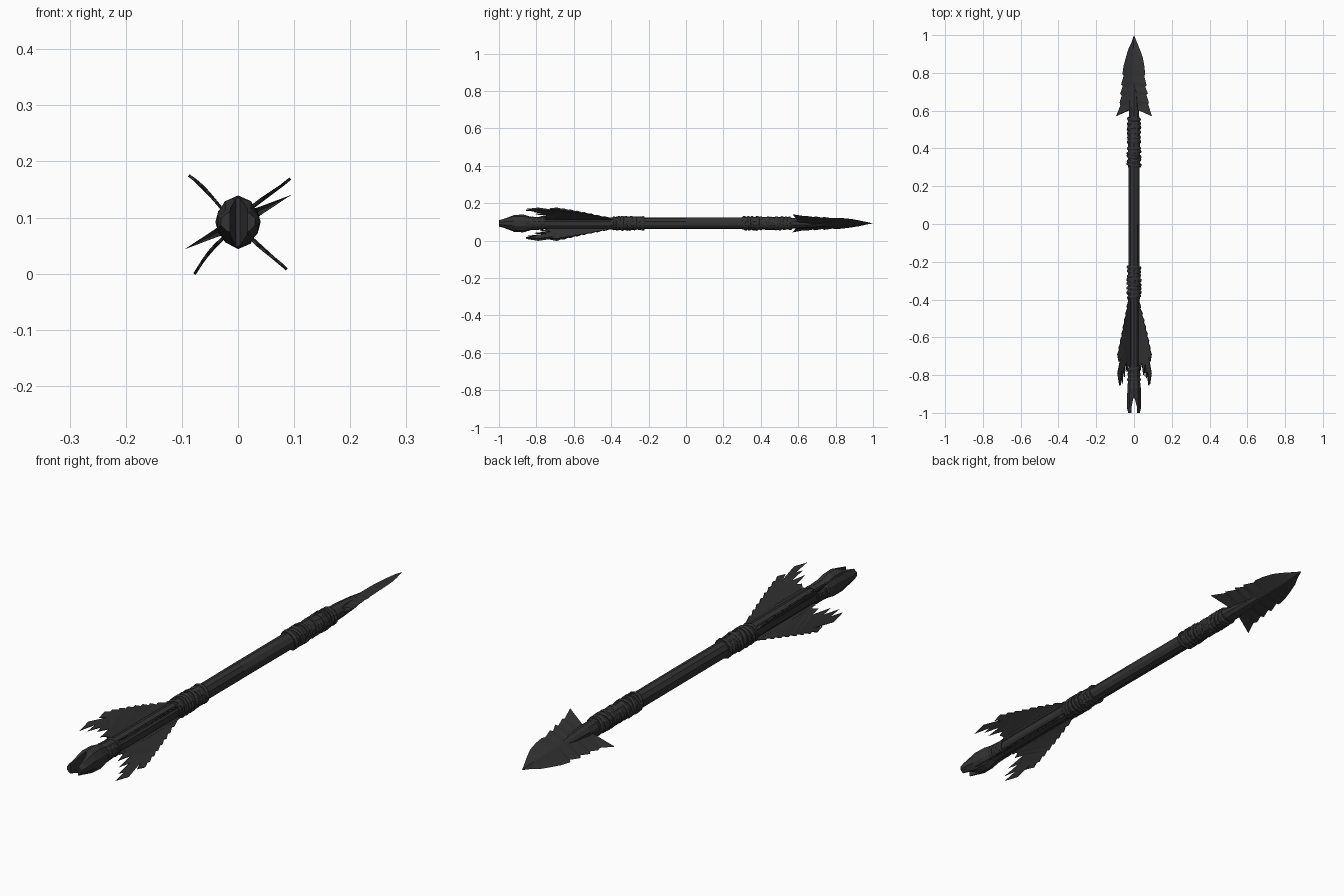
import bpy, bmesh, math, random
from mathutils import Matrix, Vector

if "Cube" in bpy.data.objects:
    bpy.data.objects.remove(bpy.data.objects["Cube"])

random.seed(4)
CZ = 0.092  # height of the arrow axis

mat = bpy.data.materials.new("charcoal black")
mat.diffuse_color = (0.033, 0.033, 0.033, 1)
mat.use_nodes = True
mat.node_tree.nodes["Principled BSDF"].inputs["Base Color"].default_value = mat.diffuse_color


def finish(bm, name, matrix=None):
    """Turn a bmesh built around the y axis into an object on the arrow axis."""
    if matrix:
        bmesh.ops.transform(bm, matrix=matrix, verts=bm.verts)
    bmesh.ops.translate(bm, vec=(0, 0, CZ), verts=bm.verts)
    bmesh.ops.recalc_face_normals(bm, faces=bm.faces)
    me = bpy.data.meshes.new(name)
    bm.to_mesh(me)
    bm.free()
    me.materials.append(mat)
    ob = bpy.data.objects.new(name, me)
    bpy.context.collection.objects.link(ob)
    return ob


def loft(name, sections, n=8, jitter=0.0):
    """Skin elliptical sections (y, rx, rz) along the y axis."""
    bm = bmesh.new()
    rings = []
    for y, rx, rz in sections:
        ring = []
        for i in range(n):
            a = 2 * math.pi * (i + 0.5) / n
            k = 1 + random.uniform(-jitter, jitter)
            ring.append(bm.verts.new((rx * k * math.cos(a), y, rz * k * math.sin(a))))
        rings.append(ring)
    for a, b in zip(rings, rings[1:]):
        for i in range(n):
            j = (i + 1) % n
            bm.faces.new((a[i], a[j], b[j], b[i]))
    bm.faces.new(rings[0])
    bm.faces.new(rings[-1])
    return finish(bm, name)


def binding(name, y0, y1, count, r, minor=0.007):
    """Irregular tilted cord rings wrapped round the shaft."""
    bm = bmesh.new()
    for k in range(count):
        y = y0 + (y1 - y0) * k / (count - 1)
        tilt = Matrix.Rotation(random.uniform(-0.22, 0.22), 3, 'X') @ \
            Matrix.Rotation(random.uniform(-0.22, 0.22), 3, 'Z')
        rr = r + random.uniform(-0.002, 0.002)
        grid = []
        for i in range(12):
            a = 2 * math.pi * i / 12
            row = []
            for j in range(6):
                b = 2 * math.pi * j / 6
                d = rr + 0.7 * minor * math.cos(b)
                p = tilt @ Vector((d * math.cos(a), 1.3 * minor * math.sin(b), d * math.sin(a)))
                row.append(bm.verts.new(p + Vector((0, y, 0))))
            grid.append(row)
        for i in range(12):
            for j in range(6):
                i2, j2 = (i + 1) % 12, (j + 1) % 6
                bm.faces.new((grid[i][j], grid[i2][j], grid[i2][j2], grid[i][j2]))
    return finish(bm, name)


# Shaft, tapering into the arrowhead
loft("shaft", [(-0.84, 0.029, 0.031), (-0.4, 0.029, 0.031), (0.0, 0.03, 0.031),
               (0.5, 0.03, 0.031), (0.62, 0.028, 0.028), (0.70, 0.022, 0.022),
               (0.75, 0.014, 0.016), (0.775, 0.003, 0.005)], 10, 0.03)

# Bindings: sleeves with cord rings
loft("front_sleeve", [(0.30, 0.031, 0.031), (0.32, 0.035, 0.035), (0.40, 0.033, 0.034),
                      (0.45, 0.035, 0.035), (0.54, 0.034, 0.034), (0.57, 0.03, 0.03)], 10, 0.04)
loft("rear_sleeve", [(-0.40, 0.031, 0.031), (-0.37, 0.034, 0.035), (-0.24, 0.034, 0.035),
                     (-0.22, 0.031, 0.031)], 10, 0.04)
binding("front_cord", 0.315, 0.40, 5, 0.034)
binding("middle_cord", 0.435, 0.555, 6, 0.033)
binding("rear_cord", -0.385, -0.23, 8, 0.034)
binding("nock_cord", -0.85, -0.77, 4, 0.032)

# Nock with a tapered slot cut into its end
nock = loft("nock", [(-1.0, 0.032, 0.020), (-0.975, 0.038, 0.027), (-0.92, 0.039, 0.045),
                     (-0.87, 0.037, 0.047), (-0.83, 0.033, 0.036), (-0.76, 0.032, 0.033)], 10, 0.03)
bm = bmesh.new()
outline = [(-0.017, -1.05), (0.019, -1.05), (0.016, -0.97), (0.004, -0.925), (-0.004, -0.925), (-0.013, -0.97)]
face = bm.faces.new([bm.verts.new((x, y, -0.1)) for x, y in outline])
ext = bmesh.ops.extrude_face_region(bm, geom=[face])
bmesh.ops.translate(bm, vec=(0, 0, 0.2), verts=[v for v in ext["geom"] if isinstance(v, bmesh.types.BMVert)])
cutter = finish(bm, "nock_slot_cutter")
cutter.hide_render = True
cutter.hide_set(True)
mod = nock.modifiers.new("slot", 'BOOLEAN')
mod.operation = 'DIFFERENCE'
mod.solver = 'EXACT'
mod.object = cutter

# Four ragged feathers: outline in (radius, y), thin and set diagonally
fingers = [(0.112, -0.73), (0.100, -0.69), (0.120, -0.79), (0.108, -0.855), (0.098, -0.78),
           (0.092, -0.83), (0.080, -0.75), (0.073, -0.80), (0.060, -0.73), (0.052, -0.77), (0.042, -0.74)]
for idx, (dx, dz) in enumerate([(0.09, 0.08), (-0.088, 0.081), (-0.078, -0.09), (0.085, -0.088)]):
    pts = [(0.024, -0.385), (0.036, -0.40)]
    for k in range(1, 8):  # bowed leading edge with small nicks
        t = k / 8
        r, y = 0.036 + 0.086 * t ** 0.85, -0.40 - 0.29 * t
        pts += [(r, y), (r - 0.003, y - 0.012)]
    pts.append((0.121, -0.69))
    pts += [(r, y + random.uniform(-0.02, 0.02) * (r < 0.105)) for r, y in fingers]
    pts.append((0.024, -0.745))
    bm = bmesh.new()
    face = bm.faces.new([bm.verts.new((r, y, -0.0025)) for r, y in pts])
    ext = bmesh.ops.extrude_face_region(bm, geom=[face])
    bmesh.ops.translate(bm, vec=(0, 0, 0.005),
                        verts=[v for v in ext["geom"] if isinstance(v, bmesh.types.BMVert)])
    # quill along the root
    bmesh.ops.create_cube(bm, size=1, matrix=Matrix.Translation((0.031, -0.57, 0))
                          @ Matrix.Diagonal((0.012, 0.36, 0.011, 1)))
    bmesh.ops.triangulate(bm, faces=bm.faces)
    for v in bm.verts:  # slight cupping
        v.co.z += 0.004 * math.sin(v.co.x * 40 + idx)
    finish(bm, f"feather_{idx + 1}", Matrix.Rotation(-math.atan2(dz, dx), 4, 'Y'))

# Arrowhead: ridged blade with chipped edges and swept-back barbs
# stations: (edge half width, edge y, ridge y, ridge half thickness)
stations = [(0.018, 0.965, 0.965, 0.006), (0.036, 0.93, 0.93, 0.009), (0.050, 0.89, 0.89, 0.012),
            (0.060, 0.84, 0.85, 0.014), (0.068, 0.79, 0.82, 0.015), (0.060, 0.785, 0.80, 0.015),
            (0.075, 0.735, 0.77, 0.015), (0.066, 0.73, 0.75, 0.015), (0.082, 0.685, 0.72, 0.015),
            (0.073, 0.68, 0.70, 0.015), (0.088, 0.64, 0.67, 0.014), (0.082, 0.633, 0.65, 0.013),
            (0.107, 0.57, 0.625, 0.012), (0.070, 0.60, 0.615, 0.012), (0.040, 0.615, 0.605, 0.011)]
bm = bmesh.new()
tip = bm.verts.new((0, 1, 0))
tops = [bm.verts.new((0, s[2], s[3])) for s in stations]
bots = [bm.verts.new((0, s[2], -s[3])) for s in stations]
for side in (-1, 1):
    edge = [bm.verts.new((side * (w + random.uniform(-0.003, 0.002) * (w < 0.1)),
                          y + random.uniform(-0.006, 0.006) * (w < 0.1), 0)) for w, y, _, _ in stations]
    for ridge in (tops, bots):
        bm.faces.new((tip, edge[0], ridge[0]))
        for i in range(len(edge) - 1):
            bm.faces.new((edge[i], edge[i + 1], ridge[i + 1]))
            bm.faces.new((edge[i], ridge[i + 1], ridge[i]))
    bm.faces.new((edge[-1], tops[-1], bots[-1]))
finish(bm, "arrowhead", Matrix.Rotation(-math.radians(27), 4, 'Y'))
